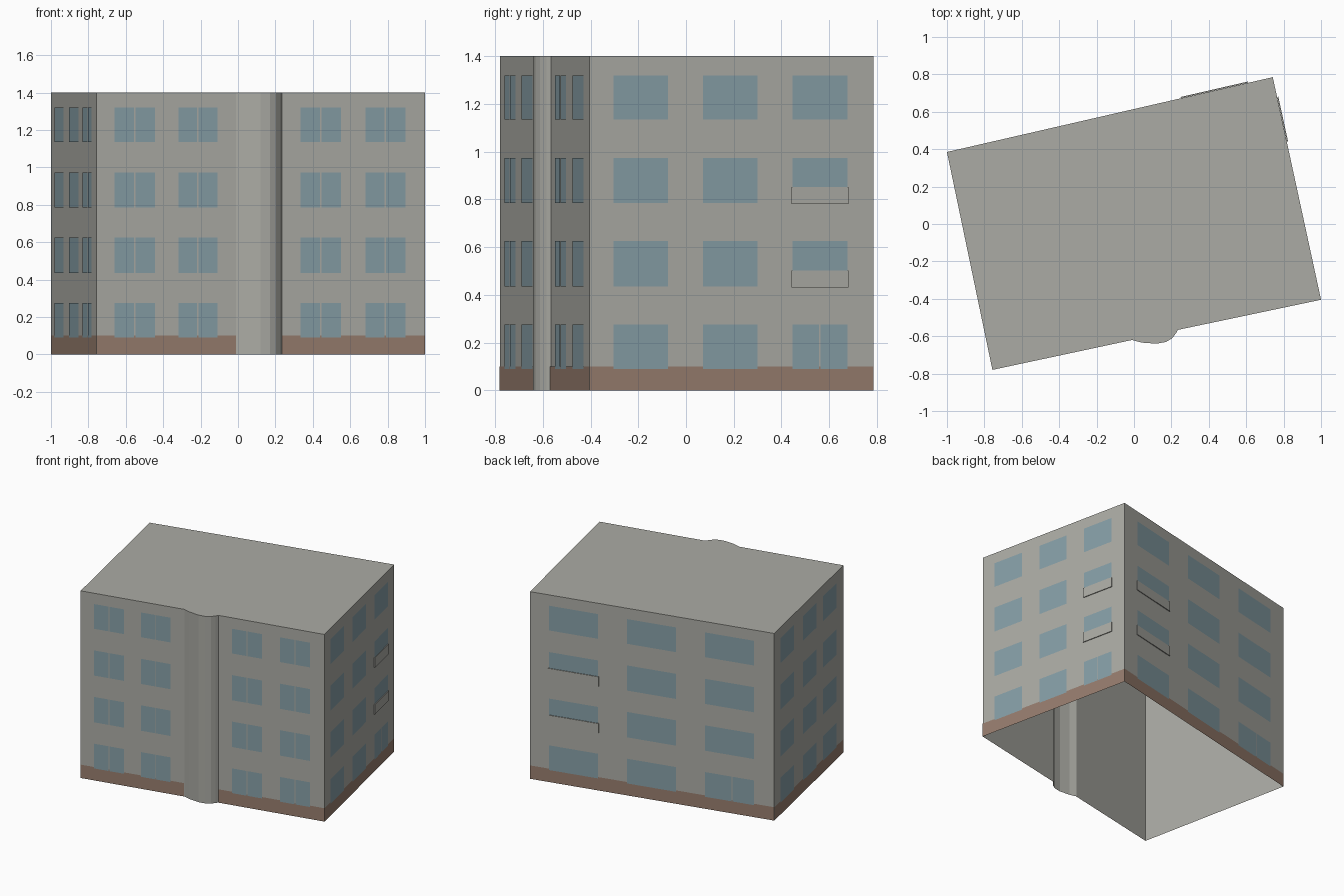
import bpy
from mathutils import Vector

cube = bpy.data.objects.get("Cube")
if cube:
    bpy.data.objects.remove(cube, do_unlink=True)


def material(name, rgb):
    mat = bpy.data.materials.new(name)
    mat.use_nodes = True
    mat.diffuse_color = (*rgb, 1)
    mat.node_tree.nodes["Principled BSDF"].inputs["Base Color"].default_value = (*rgb, 1)
    return mat


PLASTER = material("grey_plaster", (0.41, 0.41, 0.375))
GLASS = material("blue_glass", (0.24, 0.345, 0.385))
PLINTH = material("brown_plinth", (0.31, 0.205, 0.156))

HEIGHT = 1.4
FLOORS = [(0.09, 0.275), (0.435, 0.625), (0.785, 0.973), (1.135, 1.32)]

# Ground plan corners, counter-clockwise
FL, FR = Vector((-0.757, -0.78)), Vector((1.0, -0.405))
BR, BL = Vector((0.742, 0.785)), Vector((-1.0, 0.385))
BAY = [(-0.01, -0.62), (0.04, -0.634), (0.12, -0.64), (0.17, -0.631),
       (0.203, -0.612), (0.224, -0.585), (0.235, -0.566)]
WALLS = {"front": (FL, FR), "right": (FR, BR), "back": (BR, BL), "left": (BL, FL)}


def on_wall(side, f, z, out):
    """Point at fraction f along a wall, at height z, pushed outwards."""
    a, b = WALLS[side]
    d = (b - a).normalized()
    p = a.lerp(b, f) + Vector((d.y, -d.x)) * out
    return (p.x, p.y, z)


def make(name, verts, faces, mat):
    mesh = bpy.data.meshes.new(name)
    mesh.from_pydata(verts, [], faces)
    mesh.materials.append(mat)
    obj = bpy.data.objects.new(name, mesh)
    bpy.context.collection.objects.link(obj)
    return obj


def panels(name, side, rects, out, mat):
    """Flat rectangles (f0, f1, z0, z1) lying on one wall."""
    verts, faces = [], []
    for f0, f1, z0, z1 in rects:
        n = len(verts)
        verts += [on_wall(side, f, z, out)
                  for f, z in ((f0, z0), (f1, z0), (f1, z1), (f0, z1))]
        faces.append(range(n, n + 4))
    return make(name, verts, [tuple(f) for f in faces], mat)


# Shell: walls with the rounded stair bay, and a flat roof; open underneath
plan = [FL, *map(Vector, BAY), FR, BR, BL]
n = len(plan)
verts = [(p.x, p.y, z) for z in (0, HEIGHT) for p in plan]
faces = [(i, (i + 1) % n, n + (i + 1) % n, n + i) for i in range(n)]
faces.append(tuple(range(n, 2 * n)))
make("wall_shell_and_roof", verts, faces, PLASTER)

# Plinth band, interrupted by the bay
for side in WALLS:
    spans = [(0, 0.425), (0.565, 1)] if side == "front" else [(0, 1)]
    panels(side + "_plinth", side, [(a, b, 0, 0.1) for a, b in spans], 0.001, PLINTH)

# Window columns: start, end, position of the mullion, floors that have a mullion
ALL, NONE, GROUND = range(4), (), (0,)
COLUMNS = {
    "front": [(0.055, 0.178, 0.5, ALL), (0.249, 0.368, 0.5, ALL),
              (0.621, 0.744, 0.5, ALL), (0.818, 0.940, 0.5, ALL)],
    "right": [(0.084, 0.277, 0.5, NONE), (0.4, 0.592, 0.5, NONE),
              (0.714, 0.908, 0.5, GROUND)],
    "back": [(0.079, 0.279, 0.5, NONE), (0.398, 0.598, 0.5, NONE),
             (0.717, 0.918, 0.55, GROUND)],
    "left": [(0.085, 0.28, 0.5, NONE), (0.41, 0.61, 0.5, NONE),
             (0.7, 0.895, 0.6, ALL)],
}
GAP = 0.002
for side, columns in COLUMNS.items():
    rects = []
    for a, b, split, split_floors in columns:
        for i, (z0, z1) in enumerate(FLOORS):
            if i in split_floors:
                m = a + (b - a) * split
                rects += [(a, m - GAP, z0, z1), (m + GAP, b, z0, z1)]
            else:
                rects.append((a, b, z0, z1))
    panels(side + "_windows", side, rects, 0.002, GLASS)

# Thin balcony parapets covering the lower part of some windows
for side, column in (("right", 2), ("back", 0)):
    a, b = COLUMNS[side][column][:2]
    rects = [(a - 0.003, b + 0.003, FLOORS[i][0] - 0.005, FLOORS[i][0] + 0.068)
             for i in (1, 2)]
    obj = panels(side + "_balcony_parapets", side, rects, 0.007, PLASTER)
    solid = obj.modifiers.new("thickness", "SOLIDIFY")
    solid.thickness = 0.006
    solid.offset = -1
